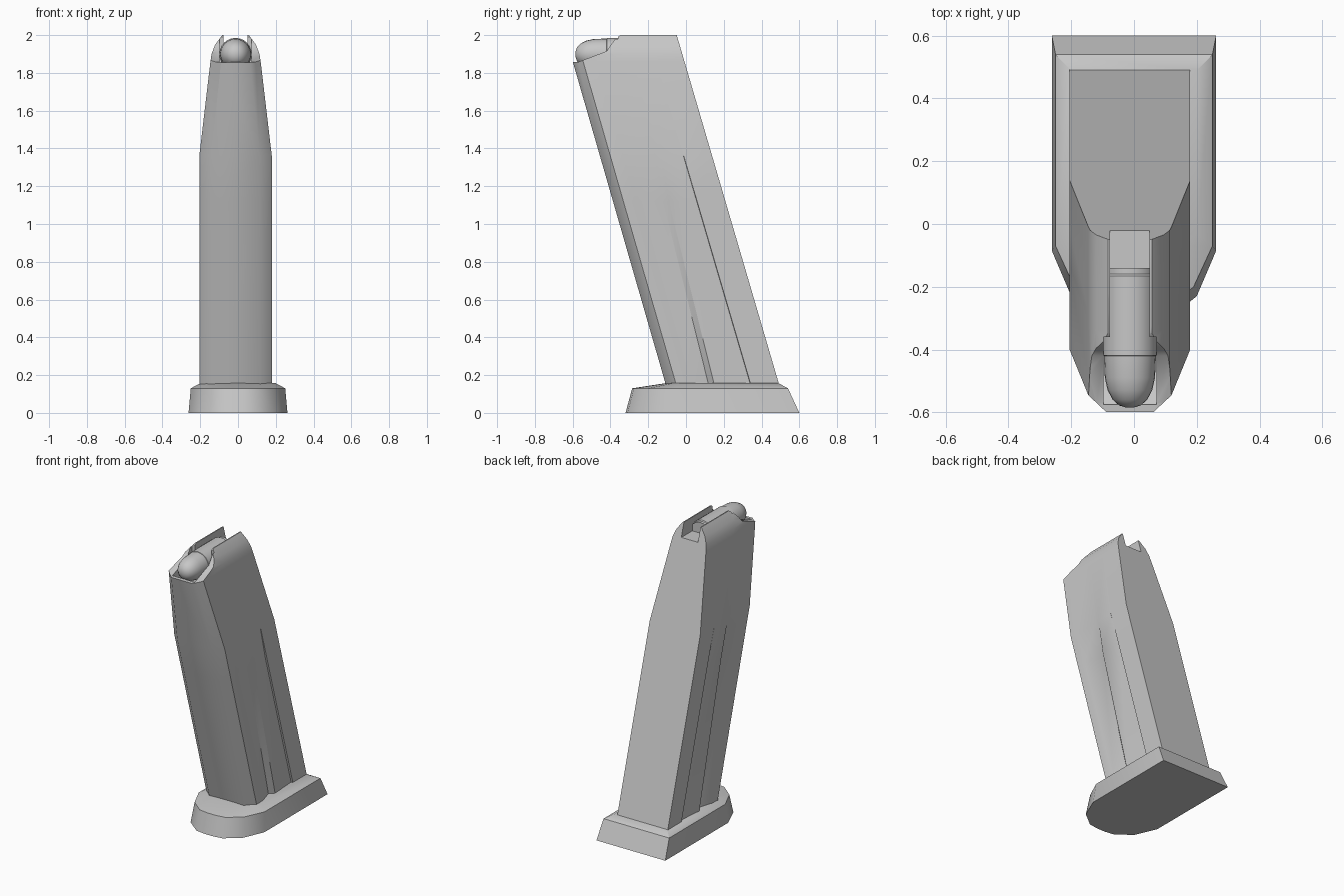
import bpy, bmesh, math

if "Cube" in bpy.data.objects:
    bpy.data.objects.remove(bpy.data.objects["Cube"])

metal = bpy.data.materials.new("mid grey")
metal.diffuse_color = (0.57, 0.57, 0.57, 1)
metal.use_nodes = True
metal.node_tree.nodes["Principled BSDF"].inputs["Base Color"].default_value = metal.diffuse_color
CX = -0.013  # the body sits slightly left of the base


def loft(name, rings):
    """Skin a list of equal-length point rings and cap both ends."""
    bm = bmesh.new()
    loops = [[bm.verts.new(p) for p in ring] for ring in rings]
    n = len(loops[0])
    for a, b in zip(loops, loops[1:]):
        for i in range(n):
            j = (i + 1) % n
            bm.faces.new((a[i], a[j], b[j], b[i]))
    bm.faces.new(loops[0])
    bm.faces.new(loops[-1])
    bmesh.ops.recalc_face_normals(bm, faces=bm.faces)
    mesh = bpy.data.meshes.new(name)
    bm.to_mesh(mesh)
    bm.free()
    mesh.materials.append(metal)
    ob = bpy.data.objects.new(name, mesh)
    bpy.context.collection.objects.link(ob)
    return ob


def mirrored(half, z, cx=0.0):
    """Close a half outline (x > 0) into a symmetric ring at height z."""
    return ([(cx + x, y, z) for x, y in half]
            + [(cx - x, y, z) for x, y in reversed(half)])


def activate(ob):
    bpy.ops.object.select_all(action='DESELECT')
    ob.select_set(True)
    bpy.context.view_layer.objects.active = ob


def smooth(ob, degrees):
    activate(ob)
    bpy.ops.object.shade_smooth_by_angle(angle=math.radians(degrees))


def cut(ob, profile, half_width):
    """Remove a side-view (y, z) profile extruded across x."""
    cutter = loft("cutter", [[(CX + s * half_width, y, z) for y, z in profile]
                             for s in (-1, 1)])
    cutter.hide_render = True
    mod = ob.modifiers.new("cut", 'BOOLEAN')
    mod.operation = 'DIFFERENCE'
    mod.solver = 'EXACT'
    mod.object = cutter
    activate(ob)
    bpy.ops.object.modifier_apply(modifier=mod.name)
    bpy.data.objects.remove(cutter)


# Base plate with bevelled rim and rounded nose
base = loft("base_plate", [
    mirrored([(.262, .60), (.262, -.085), (.20, -.23), (.10, -.31), (.03, -.32)], 0),
    mirrored([(.25, .54), (.25, -.07), (.19, -.20), (.10, -.275), (.03, -.285)], .13),
    mirrored([(.20, .49), (.20, -.03), (.17, -.07), (.10, -.10), (.03, -.11)], .157),
])
smooth(base, 33)


# Slanted body with two stepped side grooves that fade out upwards
def section(z, w, front, groove, crest=.27):
    yf = -.11 - .288 * (z - .16)
    yb = .493 - .293 * (z - .15)
    half = [(front, yf), (w, yf + .055), (w, yf + .12),
            (w - groove, yb - crest - .03), (w, yb - crest),
            (w - groove * .4, yb - .152), (w, yb - .15), (w, yb)]
    return mirrored(half, z, CX)


body = loft("slanted_body", [
    section(.12, .192, .13, .03, .345),
    section(1.12, .192, .13, .026, .30),
    section(1.36, .192, .13, 0),
    section(1.86, .133, .076, 0),
    section(1.90, .127, .070, 0),
    section(1.95, .108, .065, 0),
    section(2.00, .070, .060, 0),
])

# Feed lips: sloped front, wide mouth, narrow slot, and rear notch
cut(body, [(-.70, 1.850), (-.57, 1.858), (-.42, 1.915), (-.40, 1.945),
           (-.375, 1.98), (-.345, 2.002), (-.33, 2.1), (-.70, 2.1)], .5)
cut(body, [(-.575, 1.845), (-.52, 1.80), (-.36, 1.80), (-.36, 2.1),
           (-.575, 2.1)], .085)
cut(body, [(-.37, 1.80), (-.14, 1.80), (-.14, 1.905), (.10, 1.905),
           (.10, 2.1), (-.37, 2.1)], .063)
smooth(body, 45.5)

# Round with domed nose, straight case and rim, turned about the y axis
outline = [(-.585, .012), (-.578, .035), (-.56, .055), (-.53, .071),
           (-.49, .080), (-.42, .083), (-.419, .086), (-.165, .086),
           (-.16, .080), (-.14, .080)]
SIDES = 24
rings = [[(CX + r * math.cos(2 * math.pi * i / SIDES), y,
           1.899 + r * math.sin(2 * math.pi * i / SIDES))
          for i in range(SIDES)] for y, r in outline]
smooth(loft("top_round", rings), 40)
